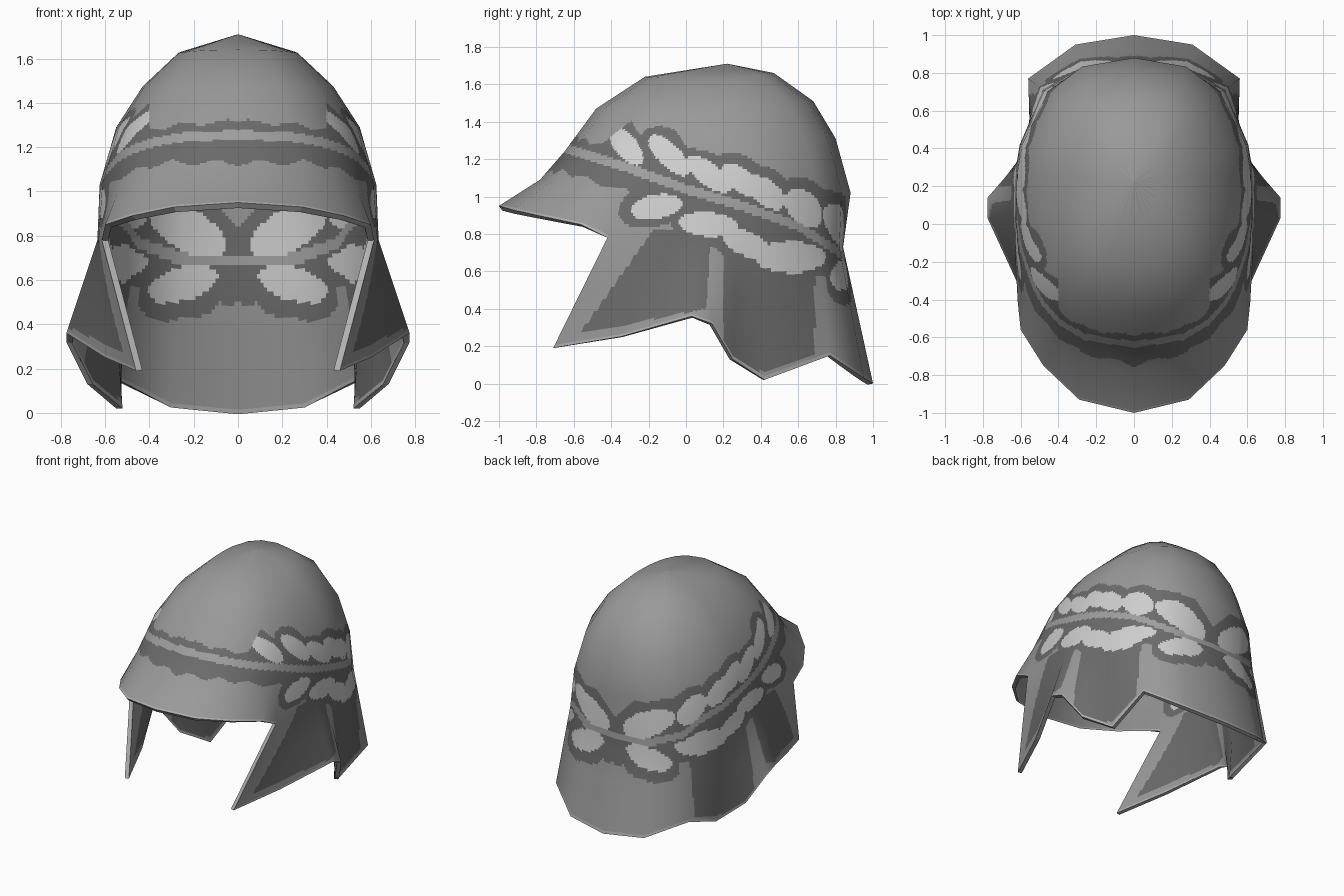
import bpy, bmesh, math
from mathutils import Vector

if "Cube" in bpy.data.objects:
    bpy.data.objects.remove(bpy.data.objects["Cube"])

THICK = 0.03


def material(name, v):
    m = bpy.data.materials.new(name)
    m.diffuse_color = (v, v, v, 1)
    m.use_nodes = True
    m.node_tree.nodes["Principled BSDF"].inputs["Base Color"].default_value = m.diffuse_color
    return m


MATS = [material("base grey", 0.32), material("dark grey", 0.15), material("leaf light grey", 0.62),
        material("stem grey", 0.35), material("trim grey", 0.43)]
BASE, DARK, LEAF, STEM, TRIM = range(5)

# Columns from front centre to back centre:
# dome position k, then lower edge of dome (visor rim / waist)
WAIST = [(-1, 0, -1, .95), (-.93, .29, -.93, .93), (-.8, .48, -.75, .89), (-.65, .60, -.56, .85),
         (-.52, .615, -.42, .78), (-.28, .63, -.15, .78), (-.08, .635, .03, .78), (.05, .635, .14, .78),
         (.22, .63, .27, .77), (.41, .605, .42, .76), (.77, .48, .71, .74), (.94, .26, .82, .73),
         (1, 0, .84, .73)]
# Bottom edge of cheek guards and neck guard, for columns 4 to 12
BOTTOM = [(.46, -.71, .19), (.60, -.35, .25), (.775, .03, .36), (.775, .14, .32), (.68, .25, .13),
          (.55, .42, .02), (.56, .77, .15), (.31, .95, .03), (0, 1.0, 0)]
# Dome rings: front y, front z, half width, side z, centre y, back y, back z
RINGS = [(-.22, 1.64, .27, 1.625, .18, .47, 1.66), (-.48, 1.47, .43, 1.475, .13, .68, 1.51),
         (-.65, 1.24, .55, 1.29, .1, .8, 1.31), (-.78, 1.09, .625, 1.03, .1, .88, 1.02)]


def ring_point(ring, k):
    yf, zf, w, zs, yc, yb, zb = ring
    ye, ze = (yf, zf) if k < 0 else (yb, zb)
    a = abs(k)
    x = w * max(0, 1 - a ** 2.4) ** (1 / 2.4)
    return Vector((x, yc + (ye - yc) * a, zs + (ze - zs) * a * a))


def column(i):
    k, *w = WAIST[i]
    pts = [ring_point(r, k) for r in RINGS] + [Vector(w)]
    if i >= 4:
        b = Vector(BOTTOM[i - 4])
        pts += [pts[-1].lerp(b, .5), b]
    return pts


# Wreath leaves: centre, half length, half width, tilt in degrees
SIDE_LEAVES = [(-.32, 1.27, .125, .06, -50), (-.09, 1.22, .145, .06, -45), (.12, 1.12, .145, .06, -37),
               (.29, 1.09, .12, .06, -40), (.43, 1.02, .12, .065, -40), (.63, .94, .12, .08, -50),
               (-.16, .945, .14, .065, 10), (.12, .85, .16, .065, -5), (.32, .75, .13, .065, -22),
               (.56, .675, .19, .085, 0)]
BACK_LEAVES = [(.24, .83, .20, .095, 28), (.26, .585, .17, .075, -15)]
STEM_PATH = [(-2, 1.27), (-.65, 1.26), (-.33, 1.16), (0, 1.04), (.3, .95), (.6, .84), (.84, .69), (2, .6)]


def in_leaf(leaf, u, v, grow=0):
    cu, cv, a, b, deg = leaf
    c, s = math.cos(math.radians(deg)), math.sin(math.radians(deg))
    du, dv = u - cu, v - cv
    return ((du * c + dv * s) / (a + grow)) ** 2 + ((dv * c - du * s) / (b + grow)) ** 2 < 1


def stem_height(y):
    for (y0, z0), (y1, z1) in zip(STEM_PATH, STEM_PATH[1:]):
        if y <= y1:
            return z0 + (z1 - z0) * (y - y0) / (y1 - y0)


def paint(p):
    x, y, z = abs(p.x), p.y, p.z
    leaves = []
    if x > .4:
        leaves += [(l, y, .05) for l in SIDE_LEAVES]
    if y > .6 and x < .47:
        leaves += [(l, x, .08) for l in BACK_LEAVES]
    if any(in_leaf(l, u, z) for l, u, g in leaves):
        return LEAF
    d = z - stem_height(y)
    if abs(d) < .026:
        return STEM
    wave = .012 * math.sin(30 * x + 11 * y)
    if -(.13 + (.05 if y > .7 else 0)) + wave < d < .075 + wave:
        return DARK
    if any(in_leaf(l, u, z, g + wave) for l, u, g in leaves):
        return DARK
    # dark cheek and ear panels
    if z < .82 and y < .11 + .05 * (z - .4) and y > -.19 - .71 * (.8 - z) and z > .38 + .2 * y:
        return DARK
    if z < .82 and .2 < y < .7 + wave and z > .07 + max(0, y - .45) * .35:
        return DARK
    return BASE


# Coarse control cage, mirrored left to right
cage = bmesh.new()
apex = cage.verts.new((0, .22, 1.71))
cols = []
for j in range(24):
    pts = column(min(j, 24 - j))
    sx = -1 if j > 12 else 1
    cols.append([apex] + [cage.verts.new((p.x * sx, p.y, p.z)) for p in pts])
for j in range(24):
    a, b = cols[j], cols[(j + 1) % 24]
    for r in range(min(len(a), len(b)) - 1):
        if r == 0:
            cage.faces.new((apex, a[1], b[1]))
        else:
            cage.faces.new((a[r], a[r + 1], b[r + 1], b[r]))
cage.normal_update()


def bilinear(q, u, v):
    return q[0].lerp(q[3], u).lerp(q[1].lerp(q[2], u), v)


# Fine skin with paint, keeping the flat cage facets and its smooth normals
verts, norms, faces, mats = [], [], [], []
for f in cage.faces:
    vs = list(f.verts)
    if len(vs) == 3:
        vs.append(vs[0])
    P, N = [v.co for v in vs], [v.normal for v in vs]
    n = 2 if max(p.z for p in P) > 1.6 else 18
    lower = cage.edges.get((vs[1], vs[2]))
    edged = lower is not None and lower.is_boundary
    start = len(verts)
    for i in range(n + 1):
        for j in range(n + 1):
            verts.append(bilinear(P, j / n, i / n))
            norms.append(bilinear(N, j / n, i / n).normalized())
    for i in range(n):
        for j in range(n):
            o = start + i * (n + 1) + j
            faces.append((o, o + n + 1, o + n + 2, o + 1))
            trim = edged and i == n - 1
            mats.append(TRIM if trim else paint(bilinear(P, (j + .5) / n, (i + .5) / n)) if n > 2 else BASE)


def make(name, vs, fs, ms, ns=None):
    me = bpy.data.meshes.new(name)
    me.from_pydata(vs, [], fs)
    for m in MATS:
        me.materials.append(m)
    me.polygons.foreach_set("material_index", ms)
    me.polygons.foreach_set("use_smooth", [ns is not None] * len(fs))
    me.update()
    if ns:
        me.normals_split_custom_set_from_vertices(ns)
    ob = bpy.data.objects.new(name, me)
    bpy.context.scene.collection.objects.link(ob)


make("helmet_shell", verts, faces, mats, norms)
# Inner lining
make("helmet_lining", [v - n * THICK for v, n in zip(verts, norms)],
     [f[::-1] for f in faces], mats, [-n for n in norms])

# Rim joining shell and lining
rv, rf = [], []
for e in cage.edges:
    if e.is_boundary:
        l = e.link_loops[0]
        a, b = l.vert, l.link_loop_next.vert
        o = len(rv)
        rv += [b.co.copy(), a.co.copy(), a.co - a.normal * THICK, b.co - b.normal * THICK]
        rf.append((o, o + 1, o + 2, o + 3))
make("rim_trim", rv, rf, [TRIM] * len(rf))
cage.free()
